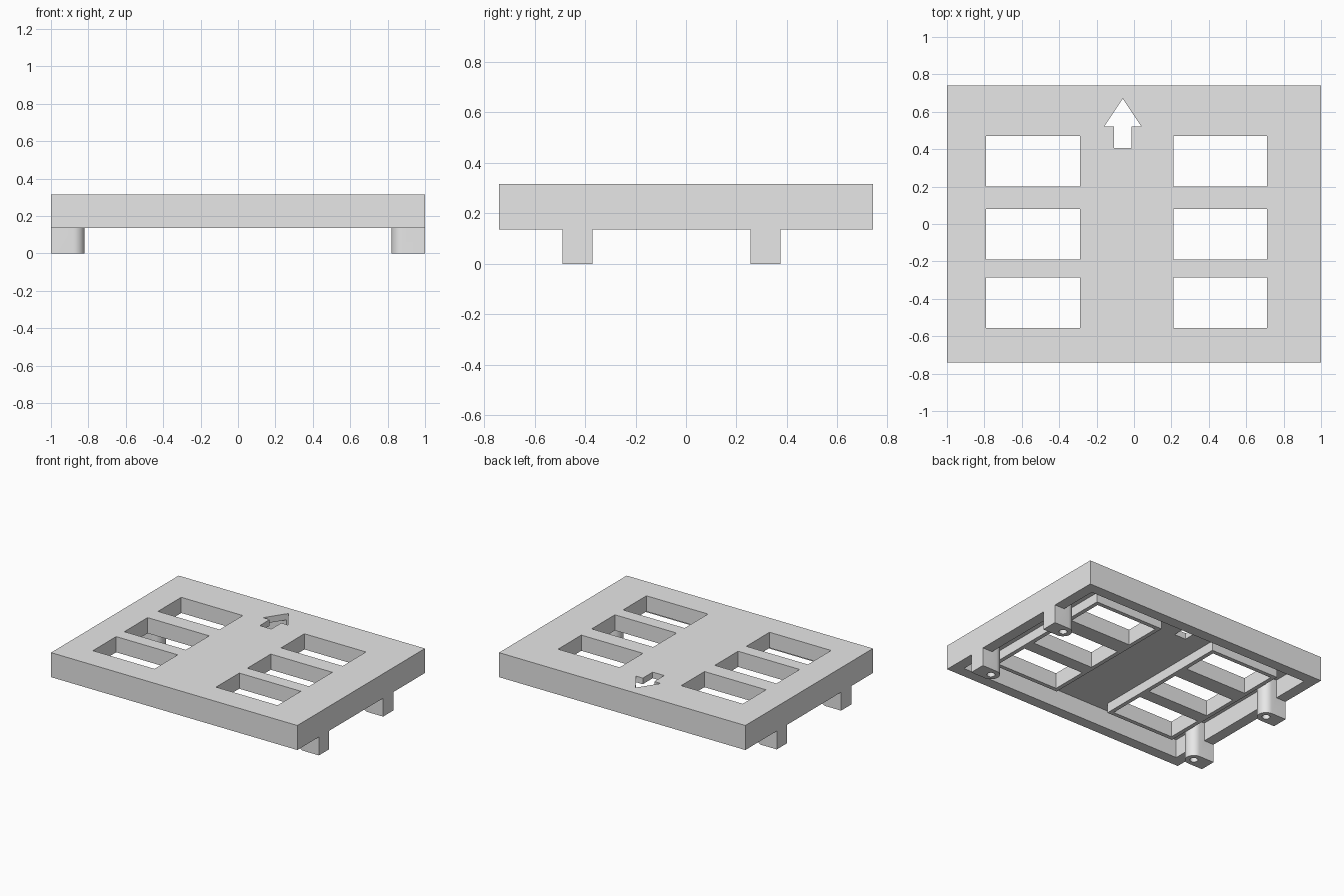
import bpy, bmesh
from math import sin, cos, pi

cube = bpy.data.objects.get("Cube")
if cube:
    bpy.data.objects.remove(cube, do_unlink=True)

grey = bpy.data.materials.new("light_grey")
grey.use_nodes = True
COLOUR = (0.8, 0.8, 0.8, 1)
grey.diffuse_color = COLOUR
grey.node_tree.nodes["Principled BSDF"].inputs["Base Color"].default_value = COLOUR


def prism(name, outline, z0, z1):
    """Extrude a flat outline straight up from z0 to z1."""
    bm = bmesh.new()
    face = bm.faces.new([bm.verts.new((x, y, z0)) for x, y in outline])
    top = bmesh.ops.extrude_face_region(bm, geom=[face])["geom"]
    bmesh.ops.translate(bm, vec=(0, 0, z1 - z0),
                        verts=[v for v in top if isinstance(v, bmesh.types.BMVert)])
    bmesh.ops.recalc_face_normals(bm, faces=bm.faces)
    mesh = bpy.data.meshes.new(name)
    bm.to_mesh(mesh)
    bm.free()
    mesh.materials.append(grey)
    obj = bpy.data.objects.new(name, mesh)
    bpy.context.collection.objects.link(obj)
    return obj


def box(name, x0, x1, y0, y1, z0, z1):
    return prism(name, [(x0, y0), (x1, y0), (x1, y1), (x0, y1)], z0, z1)


def arc(cx, cy, radius, start, end, steps):
    angles = [start + (end - start) * i / steps for i in range(steps + 1)]
    return [(cx + radius * cos(a), cy + radius * sin(a)) for a in angles]


def combine(target, tool, operation):
    """Apply a boolean and discard its tool."""
    mod = target.modifiers.new(operation.lower(), "BOOLEAN")
    mod.operation = operation
    mod.solver = "EXACT"
    mod.object = tool
    bpy.context.view_layer.objects.active = target
    bpy.ops.object.modifier_apply(modifier=mod.name)
    bpy.data.objects.remove(tool, do_unlink=True)


BASE, CEILING, TOP = 0.135, 0.27, 0.315
ROWS = [(-0.555, -0.285), (-0.19, 0.08), (0.2, 0.47)]
COLUMNS = [(-0.79, -0.29), (0.21, 0.71)]
LEG_X, LEG_R = 0.88, 0.06
LEG_SPOTS = [(side, y) for side in (-1, 1) for y in (-0.43, 0.315)]

# Deck, hollowed from below
deck = box("deck", -1, 1, -0.74, 0.74, BASE, TOP)
combine(deck, box("recess", -0.92, 0.92, -0.66, 0.66, 0, CEILING), "DIFFERENCE")

# Raised surrounds for the two groups of openings
for x0, x1 in COLUMNS:
    surround = box("surround", x0 - 0.03, x1 + 0.03, -0.585, 0.5, 0.2, 0.295)
    combine(deck, surround, "UNION")

# Legs: flush outside, rounded inside
for side, y in LEG_SPOTS:
    outline = [(1, y - LEG_R), (1, y + LEG_R)]
    outline += arc(LEG_X, y, LEG_R, pi / 2, 3 * pi / 2, 16)
    leg = prism("leg", [(side * px, py) for px, py in outline], 0, 0.295)
    combine(deck, leg, "UNION")

# Rectangular openings
for x0, x1 in COLUMNS:
    for y0, y1 in ROWS:
        combine(deck, box("opening", x0, x1, y0, y1, 0, 0.5), "DIFFERENCE")

# Arrow opening
half = [(0.047, 0.405), (0.047, 0.52), (0.1, 0.52)]
arrow = half + [(0, 0.67)] + [(-x, y) for x, y in reversed(half)]
combine(deck, prism("arrow", [(x - 0.06, y) for x, y in arrow], 0, 0.5), "DIFFERENCE")

# Screw holes in the feet
for side, y in LEG_SPOTS:
    hole = prism("hole", arc(side * LEG_X, y, 0.027, 0, 2 * pi, 24)[:-1], -0.1, 0.2)
    combine(deck, hole, "DIFFERENCE")

# Smooth the rounded legs and holes, keep all other edges crisp
bpy.ops.object.select_all(action="DESELECT")
deck.select_set(True)
bpy.context.view_layer.objects.active = deck
bpy.ops.object.shade_smooth_by_angle()
